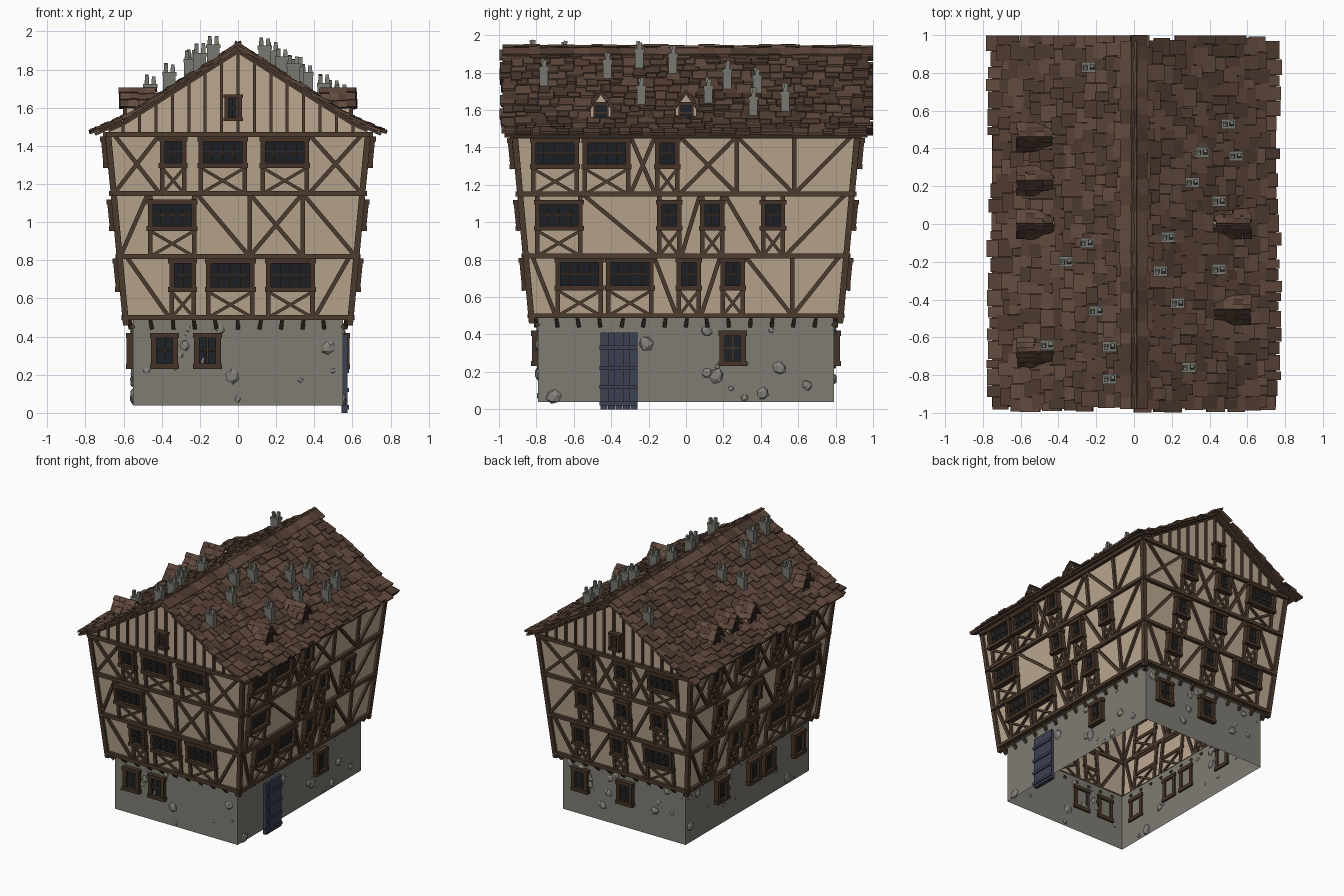
import bpy, bmesh, random
from mathutils import Vector as V, Matrix

if "Cube" in bpy.data.objects:
    bpy.data.objects.remove(bpy.data.objects["Cube"])
random.seed(4)
R = random.uniform
parts = {}

def part(name, color):
    bm = bmesh.new()
    parts[name] = (bm, color)
    return bm

stone = part("stone_base", (.21, .20, .17, 1))
rocks = part("wall_rocks", (.24, .23, .20, 1))
plaster = part("plaster_walls", (.50, .39, .28, 1))
timber = part("timber_frame", (.075, .045, .028, 1))
frames = part("window_frames", (.06, .034, .02, 1))
glass = part("window_panes", (.012, .016, .02, 1))
door = part("door", (.045, .052, .085, 1))
chim = part("chimneys", (.19, .19, .165, 1))
deck = part("roof_deck", (.07, .042, .03, 1))
tiles = [part("roof_tiles_" + n, c) for n, c in (("dark", (.075, .043, .03, 1)),
         ("middle", (.10, .055, .038, 1)), ("light", (.125, .072, .05, 1)))]

def bar(bm, p, q, w, d, n=(0, 0, 1), taper=1):
    """Box beam from p to q, w wide, d deep along normal n."""
    p, q, n = V(p), V(q), V(n)
    a = (q - p).normalized()
    s = a.cross(n).normalized()
    n = s.cross(a)
    ring = [(-1, -1), (1, -1), (1, 1), (-1, 1)]
    lo = [bm.verts.new(p + s * w * i / 2 + n * d * j / 2) for i, j in ring]
    hi = [bm.verts.new(q + s * w * i / 2 * taper + n * d * j / 2 * taper) for i, j in ring]
    bm.faces.new(lo[::-1])
    bm.faces.new(hi)
    for i in range(4):
        k = (i + 1) % 4
        bm.faces.new((lo[i], lo[k], hi[k], hi[i]))

def face(bm, pts):
    bm.faces.new([bm.verts.new(p) for p in pts])

# Flaring house body
def hx(z): return .55 if z < .49 else .585 + (min(z, 1.46) - .5) * .1
def hy(z): return .79 if z < .49 else .822 + (min(z, 1.46) - .5) * .097
def half(side, z): return hx(z) if side in "FB" else hy(z)
NORM = {"F": V((0, -1, 0)), "B": V((0, 1, 0)), "R": V((1, 0, 0)), "L": V((-1, 0, 0))}

def at(side, u, z, out=0):
    if side in "FB":
        return NORM[side] * (hy(z) + out) + V((u, 0, z))
    return NORM[side] * (hx(z) + out) + V((0, u, z))

def beam(bm, side, u0, z0, u1, z1, w=.024, d=.03, out=.002):
    bar(bm, at(side, u0, z0, out), at(side, u1, z1, out), w, d, NORM[side])

def roof_z(x):
    a = abs(x)
    return 1.92 - a * .633 if a < .6 else 1.54 - (a - .6) * .44

# Walls
for s in "FBRL":
    for bm, z0, z1 in ((stone, .04, .489), (plaster, .5, 1.46)):
        face(bm, [at(s, i * half(s, z), z) for i, z in ((-1, z0), (1, z0), (1, z1), (-1, z1))])
    face(stone, [at(s, i * half(s, z), z) for i, z in ((-1, .489), (1, .489), (1, .5), (-1, .5))])
for s in "FB":
    face(plaster, [at(s, x, z) for x, z in ((-.68, 1.46), (.68, 1.46), (.68, 1.49), (.6, 1.53), (0, 1.905), (-.6, 1.53), (-.68, 1.49))])

# Windows
def window(side, u, w, z0, z1, fw=.026, out=.018):
    l, r = u - w / 2 + fw / 2, u + w / 2 - fw / 2
    b, t = z0 + fw / 2, z1 - fw / 2
    beam(glass, side, u, b, u, t, w - fw, .012, .008)
    for x in (l, r):
        beam(frames, side, x, z0, x, z1, fw, .045, out)
    for z in (b, t):
        beam(frames, side, u - w / 2 - .006, z, u + w / 2 + .006, z, fw, .052, out)
    n = 2 if w < .2 else 4
    for i in range(1, n):
        x = l + (r - l) * i / n
        beam(frames, side, x, b, x, t, .008, .02, .012)
    beam(frames, side, l, (b + t) / 2, r, (b + t) / 2, .008, .02, .012)

# (centre, width) per storey, lower to upper
N, B = .13, .255
WIN = {
    "F": [[(-.29, .14), (-.04, B), (.275, B)], [(-.345, B)], [(-.34, .14), (-.08, B), (.245, B)]],
    "R": [[(-.57, B), (-.3, B), (.015, N), (.25, N)], [(-.68, B), (-.09, N), (.14, N), (.465, N)],
          [(-.7, B), (-.425, B), (-.1, N)]],
    "B": [[(.34, N), (.0, N), (-.36, B)], [(.29, N), (-.06, N), (-.38, N)], [(.24, N), (-.08, N), (-.44, B)]],
    "L": [[(.58, N), (.26, N), (.06, N), (-.28, B), (-.58, B)], [(.5, N), (.05, N), (-.3, N), (-.62, B)],
          [(.6, N), (.2, B), (-.2, N), (-.52, B)]]}
FLOORS = [.5, .82, 1.15, 1.46]

# Timber framing on every storey
for s, storeys in WIN.items():
    for z in FLOORS:
        h = half(s, z)
        beam(timber, s, -h - .01, z, h + .01, z, .026, .04, .006)
    for k, wins in enumerate(storeys):
        z0, z1 = FLOORS[k], FLOORS[k + 1]
        wins = sorted(wins)
        for u, w in wins:
            zb = z0 + .135
            window(s, u, w, zb, z1 - (.03 if k == 1 else .01))
            l, r = u - w / 2 + .012, u + w / 2 - .012
            beam(timber, s, l, z0, r, zb, .016)
            beam(timber, s, r, z0, l, zb, .016)
            for x in (l, r):
                beam(timber, s, x, z0, x, z1)
        h = half(s, z0)
        stops = [-h] + [e for u, w in wins for e in (u - w / 2, u + w / 2)] + [h]
        for j in range(0, len(stops), 2):
            a, b = stops[j], stops[j + 1]
            if b - a < .1:
                continue
            n = max(1, round((b - a) / .27))
            for i in range(n):
                l, r = a + (b - a) * i / n, a + (b - a) * (i + 1) / n
                up = (i + j // 2 + k) % 2
                beam(timber, s, l, z0 if up else z1, r, z1 if up else z0, .022)
                if (i + k) % 3 == 2:
                    beam(timber, s, l, z1 if up else z0, r, z0 if up else z1, .022)
                if i < n - 1:
                    beam(timber, s, r, z0, r, z1)
    # jetty brackets under the first storey
    h = half(s, .5) - .02
    n = 10 if s in "FB" else 14
    for i in range(n + 1):
        u = -h + 2 * h * i / n
        bar(timber, at(s, u, .445, -.005), at(s, u + R(-.01, .01), .489, .04), .02, .02, NORM[s])
for i in (-1, 1):
    for j in (-1, 1):
        bar(timber, (i * .587, j * .824, .46), (i * .682, j * .916, 1.47), .032, .032, (0, 1, 0))

# Gables: studs, rafters, small window
for s in "FB":
    for i in range(-7, 8):
        beam(timber, s, i * .086, 1.46, i * .086, roof_z(i * .086) - .02, .016)
    window(s, -.025, .09, 1.53, 1.67, .02, .022)
    for i in (-1, 1):
        beam(timber, s, i * .68, 1.485, i * .6, 1.52, .025)
        beam(timber, s, i * .6, 1.52, 0, 1.9, .025)

# Ground floor windows and door
for s, us in {"F": (-.385, -.16), "R": (.25,), "B": (.38, -.02), "L": (.35, -.06, -.25, -.63)}.items():
    for u in us:
        window(s, u, .14, .23, .42, .028, .012)
for i in range(5):
    u = -.439 + i * .04
    beam(door, "R", u, 0, u, .41, .038, .03, .008)
for z in (.03, .12, .22, .33):
    beam(door, "R", -.462, z, -.26, z, .022, .02, .022)

# Stones set in the base
for s in "FBRL":
    for i in range(17):
        u, z, r = R(-.94, .94) * half(s, .1), R(.06, .44), R(.012, .042)
        if s == "R" and -.5 < u < -.22:
            continue
        side = NORM[s]
        m = Matrix.Translation(at(s, u, z)) @ Matrix.Diagonal((*[.45 if abs(c) > .5 else 1 for c in side], 1)) \
            @ Matrix.Rotation(R(0, 6), 4, side) @ Matrix.Diagonal((r, r, r * R(.7, 1.2), 1))
        bmesh.ops.create_icosphere(rocks, subdivisions=1, radius=1, matrix=m)

# Roof deck and shingles
for i in (-1, 1):
    for a, b in ((0, .6), (.6, .75)):
        bar(deck, (i * a, 0, roof_z(a) - .014), (i * b, 0, roof_z(b) - .014), 1.94, .014)
    rows = 13
    for k in range(rows):
        a = .765 - k * .056
        y = -1 + R(0, .04)
        while y < .96:
            w = min(R(.045, .1), 1 - y)
            lo, hi = min(.785, a + R(-.018, .018)), max(0, a - .1)
            lift = R(.004, .02)
            bar(random.choice(tiles), (i * hi, y + w / 2, roof_z(hi) - .003),
                (i * lo, y + w / 2, roof_z(lo) + lift), w - .003, .014)
            y += w
    y = -.98
    while y < .95:
        w = R(.05, .09)
        bar(random.choice(tiles), (-i * .015, y + w / 2, 1.938 + R(0, .01)), (i * .07, y + w / 2, 1.893), w, .012)
        y += w

# Dormers
def dormer(i, y):
    out, back, zb, ze, zt = .585, .42, 1.515, 1.605, 1.685
    prof = [(-.055, zb), (.055, zb), (.055, ze), (0, zt), (-.055, ze)]
    f = [plaster.verts.new((i * out, y + u, z)) for u, z in prof]
    g = [plaster.verts.new((i * back, y + u, z)) for u, z in prof]
    plaster.faces.new(f)
    for k in range(5):
        n = (k + 1) % 5
        plaster.faces.new((f[k], f[n], g[n], g[k]))
    x = i * (out + .004)
    bar(glass, (x, y, 1.535), (x, y, 1.63), .06, .01, (1, 0, 0))
    for u in (-.033, .033):
        bar(frames, (x, y + u, 1.525), (x, y + u, 1.64), .014, .03, (1, 0, 0))
    for z in (1.53, 1.585, 1.635):
        bar(frames, (x, y - .04, z), (x, y + .04, z), .009 if z == 1.585 else .014, .025, (1, 0, 0))
    for j in (-1, 1):
        for r in range(3):
            for c in range(4):
                xx = i * (.595 - c * .047 + R(-.006, .006))
                t0, t1 = max(0, r / 3 - .12), (r + 1) / 3 + R(-.03, .04)
                bar(random.choice(tiles), (xx, y + j * .075 * t0, 1.702 - .11 * t0),
                    (xx, y + j * .075 * t1, 1.708 - .11 * t1 + R(0, .008)), .05, .011)

for i, ys in ((1, (0, -.455)), (-1, (.46, .23, 0, -.68))):
    for y in ys:
        dormer(i, y)

# Chimneys with twin pots
CH = [(.5, .53), (.36, .38), (.54, .36), (.31, .22), (.45, .12), (.18, -.07), (.14, -.25), (.45, -.24), (.23, -.42),
      (.29, -.76), (-.24, .83), (-.25, -.1), (-.36, -.2), (-.2, -.46), (-.13, -.65), (-.13, -.82), (-.46, -.64)]
for x, y in CH:
    z = roof_z(x)
    bar(chim, (x, y, z - .06), (x, y, z + .085), .046, .066, (1, 0, 0))
    bar(chim, (x, y, z + .075), (x, y, z + .095), .054, .074, (1, 0, 0))
    for d in (-.018, .018):
        bar(chim, (x + d, y, z + .09), (x + d, y + d * .4, z + R(.125, .145)), .024, .024, (1, 0, 0), .8)

# Create objects
for name, (bm, col) in parts.items():
    bmesh.ops.recalc_face_normals(bm, faces=bm.faces)
    me = bpy.data.meshes.new(name)
    bm.to_mesh(me)
    bm.free()
    mat = bpy.data.materials.new(name)
    mat.diffuse_color = col
    mat.use_nodes = True
    mat.node_tree.nodes["Principled BSDF"].inputs["Base Color"].default_value = mat.diffuse_color
    me.materials.append(mat)
    bpy.context.collection.objects.link(bpy.data.objects.new(name, me))
